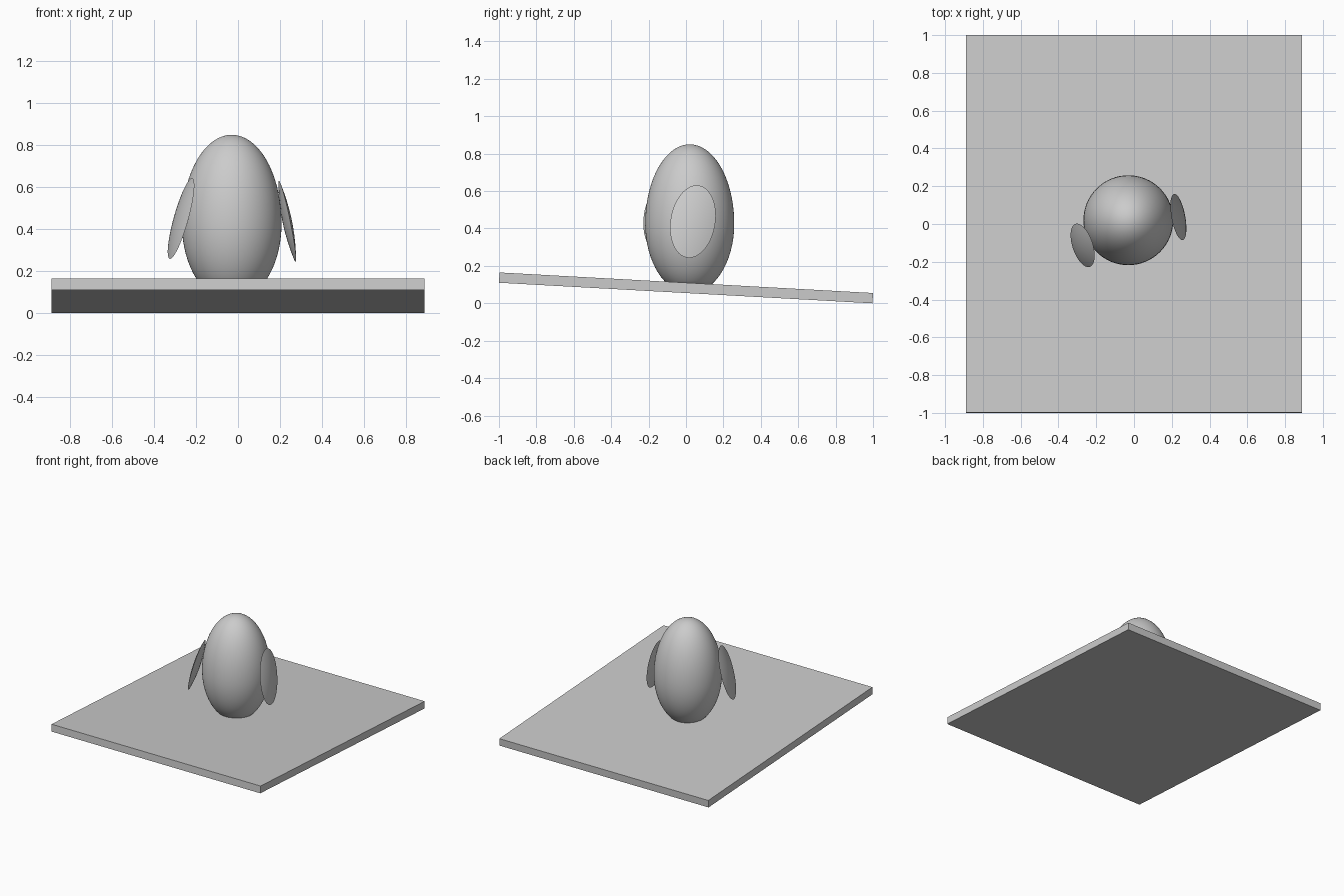
import bpy, bmesh, math
from mathutils import Matrix, Vector

if "Cube" in bpy.data.objects:
    bpy.data.objects.remove(bpy.data.objects["Cube"])


def finish(name, bm, matrix, angle=None):
    me = bpy.data.meshes.new(name)
    bmesh.ops.recalc_face_normals(bm, faces=bm.faces)
    bm.transform(matrix)
    bm.to_mesh(me)
    bm.free()
    ob = bpy.data.objects.new(name, me)
    bpy.context.collection.objects.link(ob)
    if angle is not None:
        bpy.ops.object.select_all(action='DESELECT')
        ob.select_set(True)
        bpy.context.view_layer.objects.active = ob
        bpy.ops.object.shade_smooth_by_angle(angle=math.radians(angle))
    return ob


def lathe(profile, steps):
    """Spin a list of (radius, height) points round z."""
    bm = bmesh.new()
    vs = [bm.verts.new((r, 0, z)) for r, z in profile]
    es = [bm.edges.new(p) for p in zip(vs, vs[1:])]
    bmesh.ops.spin(bm, geom=vs + es, axis=(0, 0, 1), cent=(0, 0, 0),
                   angle=2 * math.pi, steps=steps)
    bmesh.ops.remove_doubles(bm, verts=bm.verts, dist=1e-5)
    return bm


# sloping board
tilt = math.atan(0.055)
bm = bmesh.new()
bmesh.ops.create_cube(bm, size=1)
finish("board", bm, Matrix.Translation((0, 0, 0.0825))
       @ Matrix.Rotation(-tilt, 4, 'X') @ Matrix.Diagonal((1.78, 2.0, 0.055, 1)))

# egg body, slightly pointed at the top, flat where it meets the board
profile = [(0, 0.085)]
for i in range(29):
    a = math.radians(-61 + 151 * i / 28)
    h = 0.425 if a > 0 else 0.372
    profile.append((max(0.0, 0.238 * math.cos(a)), 0.425 + h * math.sin(a)))
profile[-1] = (0, 0.85)
finish("egg_body", lathe(profile, 64), Matrix.Translation((-0.03, 0.02, 0)), 40)


# thin lens-shaped wings: centre, outward normal, long axis
def wing(name, centre, normal, long_axis):
    n = Vector(normal).normalized()
    u = Vector(long_axis)
    u = (u - n * u.dot(n)).normalized()
    v = n.cross(u)
    rot = Matrix((u, v, n)).transposed().to_4x4()
    rs = [i / 8 for i in range(9)]
    prof = [(r, r * r - 1) for r in rs] + [(r, 1 - r * r) for r in reversed(rs[:-1])]
    finish(name, lathe(prof, 48), Matrix.Translation(centre) @ rot
           @ Matrix.Diagonal((0.2, 0.12, 0.02, 1)), 20)


wing("right_wing", (0.235, 0.037, 0.437), (1, 0.12, 0.193), (-0.216, 0.178, 1))
wing("left_wing", (-0.272, -0.113, 0.45), (-1, -0.315, 0.293), (0.28, 0.06, 1))
